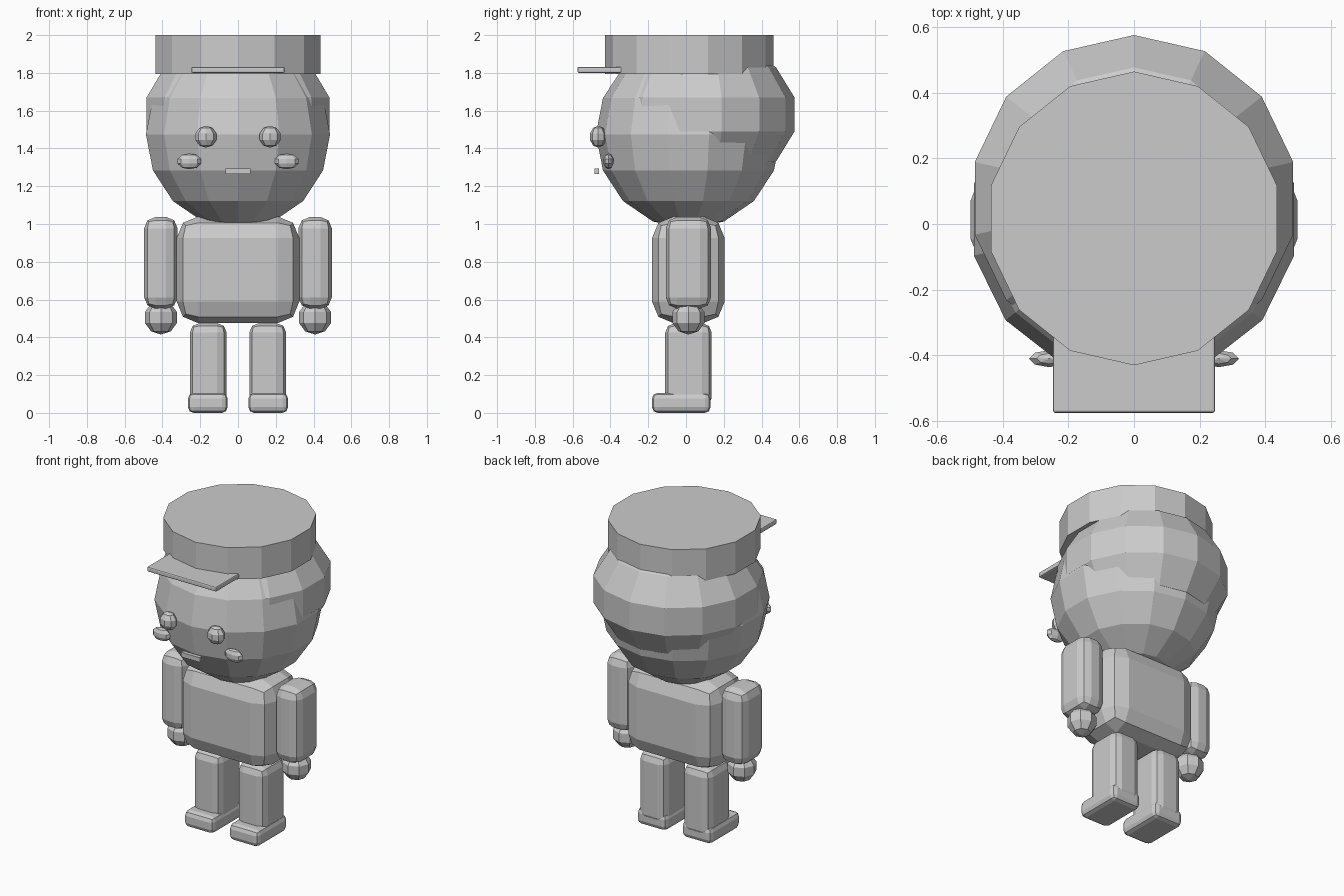
import bpy
import bmesh
from mathutils import Matrix, Vector

cube = bpy.data.objects.get("Cube")
if cube:
    bpy.data.objects.remove(cube, do_unlink=True)

CENTRE_Y = 0.013

# One plain grey material
grey = bpy.data.materials.new("light_grey")
grey.use_nodes = True
grey.diffuse_color = (0.6, 0.6, 0.6, 1)
grey.node_tree.nodes["Principled BSDF"].inputs["Base Color"].default_value = (0.6, 0.6, 0.6, 1)


def finish(name, bm):
    mesh = bpy.data.meshes.new(name)
    bm.to_mesh(mesh)
    bm.free()
    mesh.materials.append(grey)
    obj = bpy.data.objects.new(name, mesh)
    bpy.context.scene.collection.objects.link(obj)
    return obj


def ball(name, centre, radii, segments, rings):
    bm = bmesh.new()
    bmesh.ops.create_uvsphere(bm, u_segments=segments, v_segments=rings, radius=1)
    bm.transform(Matrix.Translation(centre) @ Matrix.Diagonal((*radii, 1)))
    return finish(name, bm)


def box(name, low, high, bevel=0.0, segments=2):
    low, high = Vector(low), Vector(high)
    bm = bmesh.new()
    bmesh.ops.create_cube(bm, size=1)
    bm.transform(Matrix.Translation((low + high) / 2) @ Matrix.Diagonal((*(high - low), 1)))
    if bevel:
        bmesh.ops.bevel(bm, geom=bm.edges[:], offset=bevel, segments=segments,
                        profile=0.5, affect='EDGES')
    return finish(name, bm)


# Head with the hair as a flatter ball set behind and above it
ball("head", (0, CENTRE_Y, 1.475), (0.5, 0.49, 0.5), 14, 8)
ball("hair", (0, 0.078, 1.58), (0.51, 0.51, 0.4), 14, 7)

# Flat-topped cap and its visor
bm = bmesh.new()
bmesh.ops.create_cone(bm, cap_ends=True, segments=14, radius1=0.447, radius2=0.447, depth=0.205)
bm.transform(Matrix.Translation((0, 0.017, 1.8975)))
finish("cap", bm)
box("cap_visor", (-0.247, -0.575, 1.8), (0.247, -0.29, 1.832), 0.008)

# Mouth and torso
box("mouth", (-0.067, -0.485, 1.265), (0.067, -0.46, 1.295))
box("torso", (-0.325, -0.18, 0.475), (0.325, 0.205, 1.04), 0.115)

# Paired parts, built on the left and mirrored to the right
for side, s in (("left", 1), ("right", -1)):
    ball(side + "_eye", (s * 0.17, -0.465, 1.462), (0.058, 0.045, 0.058), 8, 5)
    ball(side + "_cheek", (s * 0.258, -0.41, 1.332), (0.065, 0.027, 0.042), 8, 5)
    ball(side + "_hand", (s * 0.408, CENTRE_Y, 0.505), (0.09, 0.09, 0.09), 8, 5)

    def limb(name, x0, x1, y, z, bevel):
        xs = sorted((s * x0, s * x1))
        box(side + name, (xs[0], y[0], z[0]), (xs[1], y[1], z[1]), bevel)

    limb("_arm", 0.32, 0.497, (-0.107, 0.133), (0.552, 1.037), 0.06)
    limb("_leg", 0.06, 0.255, (-0.11, 0.136), (0.03, 0.475), 0.05)
    limb("_shoe", 0.055, 0.265, (-0.18, 0.13), (0, 0.106), 0.03)
